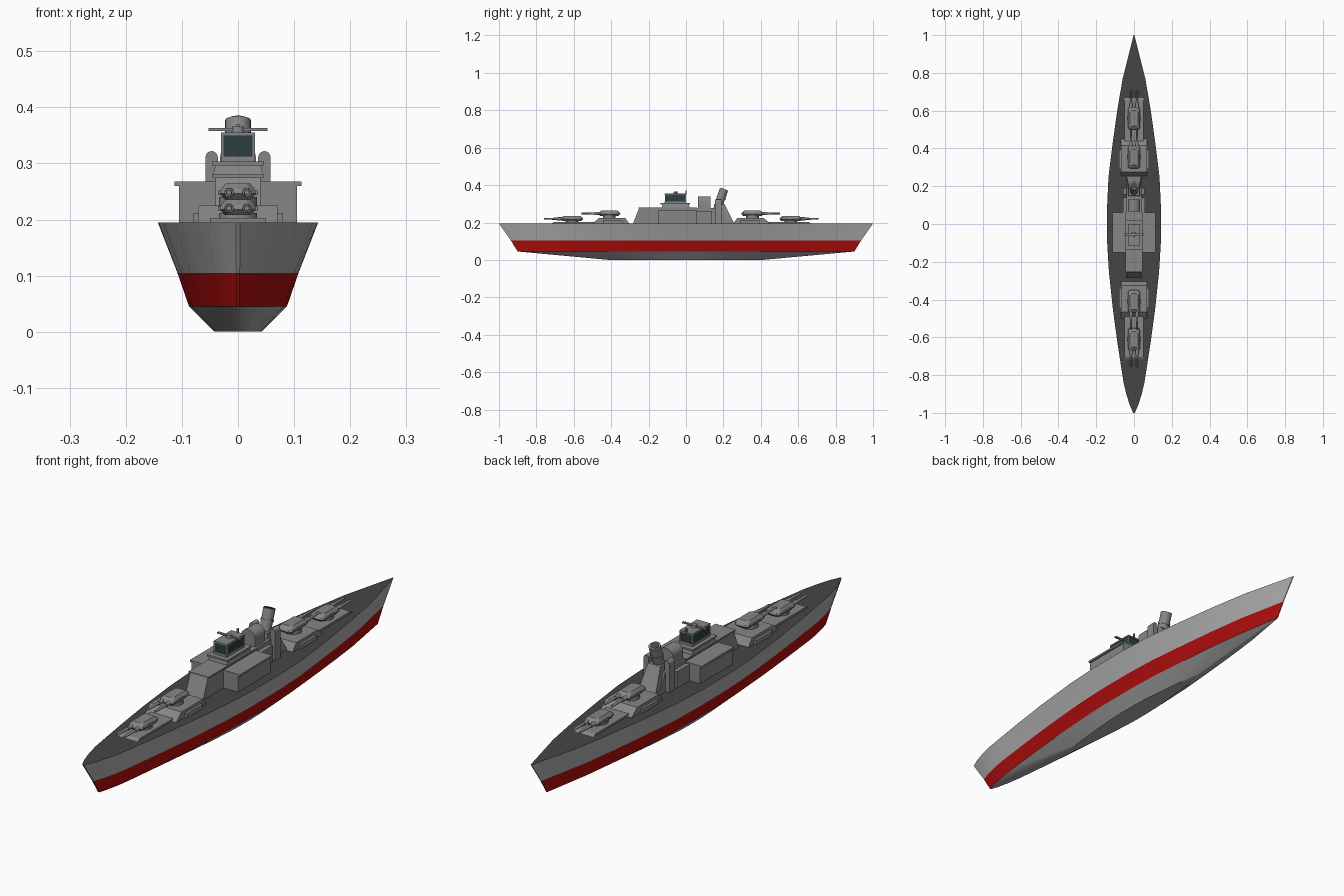
import bpy, bmesh, math
from mathutils import Vector

if "Cube" in bpy.data.objects:
    bpy.data.objects.remove(bpy.data.objects["Cube"])


def mat(name, c):
    m = bpy.data.materials.new(name)
    m.diffuse_color = (*c, 1)
    m.use_nodes = True
    m.node_tree.nodes["Principled BSDF"].inputs["Base Color"].default_value = m.diffuse_color
    return m


HULL = mat("hull_grey", (0.42, 0.42, 0.42))
RED = mat("waterline_red", (0.45, 0.004, 0.004))
DECK = mat("deck_dark", (0.06, 0.06, 0.06))
GREY = mat("upper_grey", (0.24, 0.24, 0.24))
GLASS = mat("window_dark", (0.025, 0.05, 0.05))


def finish(name, bm, mats, smooth=None):
    bmesh.ops.recalc_face_normals(bm, faces=bm.faces)
    me = bpy.data.meshes.new(name)
    bm.to_mesh(me)
    bm.free()
    for m in mats:
        me.materials.append(m)
    ob = bpy.data.objects.new(name, me)
    bpy.context.collection.objects.link(ob)
    if smooth:
        bpy.context.view_layer.objects.active = ob
        ob.select_set(True)
        bpy.ops.object.shade_smooth_by_angle(angle=math.radians(smooth))
        ob.select_set(False)
    return ob


def loft(name, rings, m=GREY, smooth=None):
    """Closed skin through equal-length rings of points."""
    bm = bmesh.new()
    vs = [[bm.verts.new(p) for p in r] for r in rings]
    n = len(vs[0])
    for a, b in zip(vs, vs[1:]):
        for i in range(n):
            bm.faces.new((a[i], a[(i + 1) % n], b[(i + 1) % n], b[i]))
    bm.faces.new(vs[0])
    bm.faces.new(vs[-1])
    return finish(name, bm, [m], smooth)


def rect(x0, x1, y0, y1, z):
    return [(x0, y0, z), (x1, y0, z), (x1, y1, z), (x0, y1, z)]


def box(name, x0, x1, y0, y1, z0, z1, m=GREY):
    return loft(name, [rect(x0, x1, y0, y1, z0), rect(x0, x1, y0, y1, z1)], m)


def prism_x(name, prof, x0, x1, m=GREY):
    return loft(name, [[(x, y, z) for y, z in prof] for x in (x0, x1)], m)


def prism_y(name, prof, y0, y1, smooth=None):
    return loft(name, [[(x, y, z) for x, z in prof] for y in (y0, y1)], GREY, smooth)


def tube(name, p0, p1, r0, r1, n=16, m=GREY):
    p0, p1 = Vector(p0), Vector(p1)
    q = (p1 - p0).to_track_quat('Z', 'Y')
    circ = [(math.cos(i * math.tau / n), math.sin(i * math.tau / n)) for i in range(n)]
    return loft(name, [[p + q @ Vector((c * r, s * r, 0)) for c, s in circ]
                       for p, r in ((p0, r0), (p1, r1))], m, 40)


# Hull: deck outline repeated at each level with its own width and length
outline = [(-1, 0.004), (-0.96, 0.022), (-0.9, 0.041), (-0.84, 0.055), (-0.77, 0.066),
           (-0.62, 0.089), (-0.45, 0.112), (-0.25, 0.133), (-0.1, 0.142), (0.08, 0.143),
           (0.25, 0.135), (0.42, 0.114), (0.6, 0.089), (0.77, 0.06), (0.9, 0.027), (1, 0.002)]
levels = [(0.0, 0.29, 0.41), (0.045, 0.61, 0.9), (0.105, 0.755, 0.937), (0.195, 1, 1)]
bm = bmesh.new()
rows = []
for z, ws, ls in levels:
    pts = [(w * ws, y * ls, z) for y, w in outline] + \
          [(-w * ws, y * ls, z) for y, w in reversed(outline)]
    rows.append([bm.verts.new(p) for p in pts])
n = len(rows[0])
for k, (a, b) in enumerate(zip(rows, rows[1:])):
    for i in range(n):
        bm.faces.new((a[i], a[(i + 1) % n], b[(i + 1) % n], b[i])).material_index = (0, 1, 0)[k]
bm.faces.new(rows[0])
bm.faces.new(rows[-1]).material_index = 2
finish("hull", bm, [HULL, RED, DECK], 25)

# Gun platforms and turrets; s = -1 bow group, +1 stern group
def turret(name, yc, z, s):
    tube(name + "_ring", (0, yc, z - 0.005), (0, yc, z + 0.012), 0.034, 0.034, 20)
    shape = [(0.024, 0.05, 0.008), (0.032, 0.06, 0.018), (0.030, 0.056, 0.026), (0.022, 0.042, 0.036)]
    loft(name + "_house", [[(sx * (w - c * 0.008), yc + sy * (l - (1 - c) * 0.01), z + h)
                            for sx, sy, c in ((-1, -1, 1), (-1, -1, 0), (-1, 1, 0), (-1, 1, 1),
                                              (1, 1, 1), (1, 1, 0), (1, -1, 0), (1, -1, 1))]
                           for w, l, h in shape])
    for sx in (-1, 1):
        zb = z + 0.02
        tube(name + "_barrel", (sx * 0.016, yc + s * 0.04, zb), (sx * 0.016, yc + s * 0.148, zb), 0.0065, 0.0045, 12)
        tube(name + "_sleeve", (sx * 0.016, yc + s * 0.04, zb), (sx * 0.016, yc + s * 0.08, zb), 0.009, 0.008, 12)
        box(name + "_sight", sx * 0.030 - 0.006, sx * 0.030 + 0.006, yc - 0.012, yc + 0.012, z + 0.016, z + 0.024)


for s, tag, off in ((-1, "bow", 0.05), (1, "stern", 0.0)):
    a, b = 0.25 + off, 0.455 + off
    prism_x(tag + "_high_platform", [(s * a, 0.19), (s * (a + 0.025), 0.225),
                                     (s * (b - 0.04), 0.225), (s * b, 0.19)], -0.07, 0.07)
    for sx in (-1, 1):
        x = sorted((sx * 0.065, sx * 0.08))
        y = sorted((s * (a + 0.04), s * (b - 0.06)))
        box(tag + "_side_locker", *x, *y, 0.19, 0.212)
    prism_x(tag + "_low_platform", [(s * (b - 0.03), 0.19), (s * (b - 0.03), 0.203),
                                    (s * (b + 0.2), 0.203), (s * (b + 0.22), 0.19)], -0.05, 0.05)
    turret(tag + "_upper_turret", s * (0.355 + off * 1.1), 0.228, s)
    turret(tag + "_lower_turret", s * (0.56 + off), 0.2, s)

# Main deckhouse with sloping front
prism_x("main_deckhouse", [(-0.285, 0.19), (-0.25, 0.278), (0.19, 0.278), (0.215, 0.22),
                           (0.255, 0.205), (0.255, 0.19)], -0.04, 0.04)
box("deckhouse_roof", -0.045, 0.045, -0.255, 0.06, 0.274, 0.28)

# Wide side casemates with overhanging rim
box("midship_casemate", -0.105, 0.105, -0.15, 0.06, 0.19, 0.262)
box("casemate_rim", -0.113, 0.113, -0.15, 0.06, 0.26, 0.268)
for sx in (-1, 1):
    x = sorted((sx * 0.03, sx * 0.058))
    box("casemate_end_wall", *x, 0.06, 0.14, 0.19, 0.262)

# Bridge
loft("bridge_base", [rect(-0.045, 0.045, -0.13, 0.02, 0.278), rect(-0.04, 0.04, -0.125, 0.015, 0.298)])
box("bridge_walkway", -0.046, 0.046, -0.135, 0.022, 0.296, 0.303)
box("bridge_sill", -0.03, 0.03, -0.115, 0.0, 0.3, 0.313)
box("bridge_windows", -0.028, 0.028, -0.112, -0.003, 0.313, 0.35, GLASS)
box("bridge_roof", -0.03, 0.03, -0.115, 0.0, 0.349, 0.355)
for sx in (-1, 1):
    for y in (-0.113, -0.005):
        box("window_post", sx * 0.028 - 0.0025, sx * 0.028 + 0.0025, y, y + 0.004, 0.31, 0.352)

# Rangefinder and small mast on the bridge roof
tube("rangefinder_post", (0, -0.055, 0.35), (0, -0.055, 0.366), 0.012, 0.01)
box("rangefinder_bar", -0.053, 0.053, -0.06, -0.05, 0.358, 0.363)
box("roof_aerial", -0.003, 0.003, -0.004, 0.003, 0.35, 0.37)

# Arched housing behind the bridge
arch = [(-0.032, 0.275), (0.032, 0.275)] + [
    (0.032 * math.cos(i * math.pi / 10), 0.310 + 0.030 * math.sin(i * math.pi / 10)) for i in range(11)]
prism_y("arched_housing", arch, 0.065, 0.13, 30)

# Rounded vent towers beside the funnel
for sx in (-1, 1):
    xc = sx * 0.047
    top = [(xc - 0.011, 0.19), (xc + 0.011, 0.19)] + [
        (xc + 0.011 * math.cos(i * math.pi / 6), 0.311 + 0.011 * math.sin(i * math.pi / 6)) for i in range(7)]
    prism_y("vent_tower", top, 0.155, 0.19, 40)

# Raked funnel on a tapered base
loft("funnel_base", [rect(-0.04, 0.04, 0.14, 0.255, 0.2), rect(-0.028, 0.028, 0.15, 0.205, 0.3)])
tube("funnel", (0, 0.172, 0.285), (0, 0.203, 0.377), 0.022, 0.023, 24)
tube("funnel_collar", (0, 0.187, 0.328), (0, 0.19, 0.337), 0.025, 0.025, 24)
tube("funnel_mouth", (0, 0.2, 0.37), (0, 0.2035, 0.379), 0.017, 0.017, 24, DECK)
